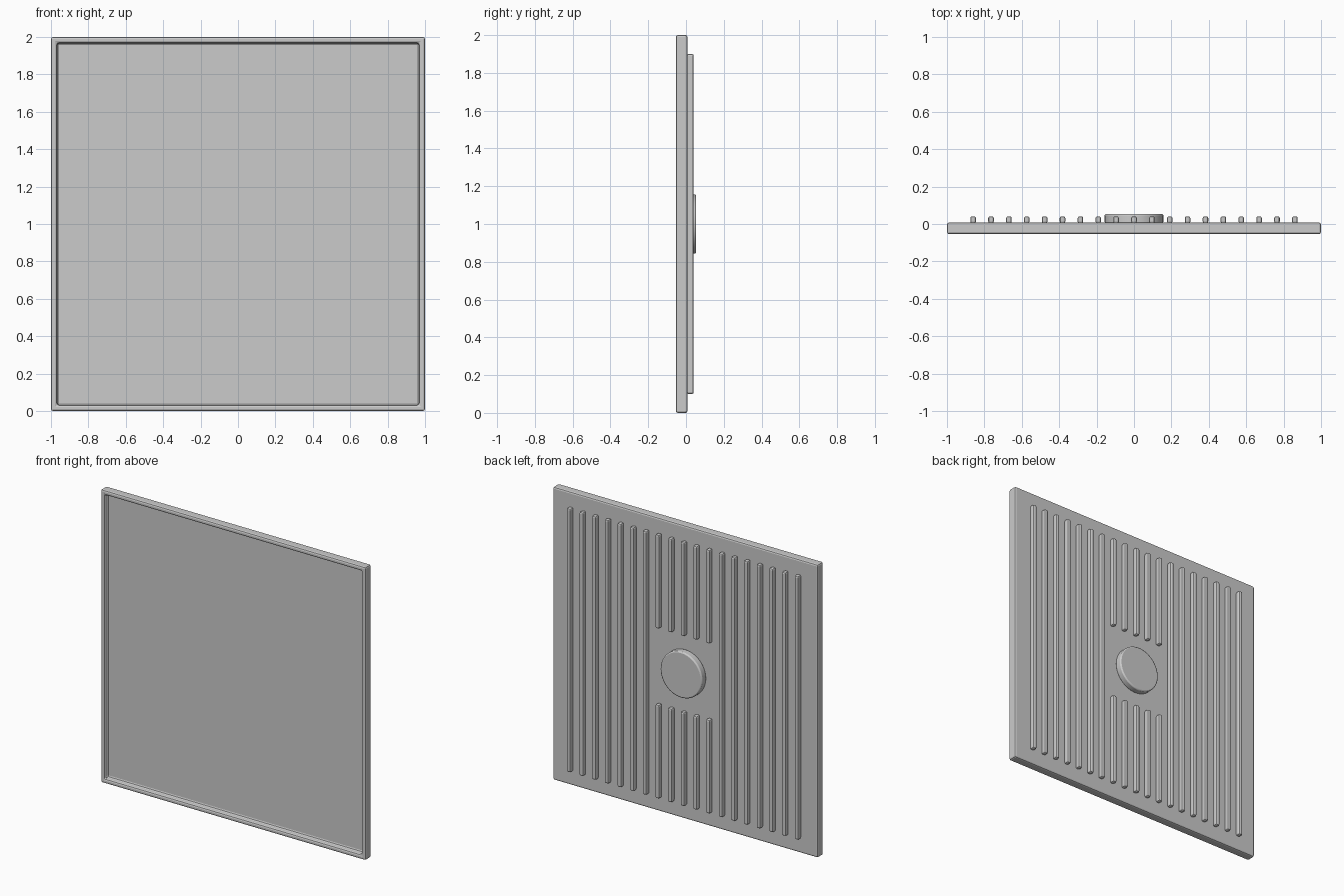
import bpy, bmesh, math
from mathutils import Matrix, Vector

cube = bpy.data.objects.get("Cube")
if cube:
    bpy.data.objects.remove(cube, do_unlink=True)

grey = bpy.data.materials.new("light_grey")
grey.use_nodes = True
colour = (0.6, 0.6, 0.6, 1)
grey.diffuse_color = colour
grey.node_tree.nodes["Principled BSDF"].inputs["Base Color"].default_value = colour

FRONT, BACK = -0.054, 0.008
RIB_TOP, DISC_TOP = 0.041, 0.054


def finish(name, bm, bevel, segments=2):
    """Turn a bmesh into a grey object with softened edges."""
    mesh = bpy.data.meshes.new(name)
    bmesh.ops.recalc_face_normals(bm, faces=bm.faces)
    bm.to_mesh(mesh)
    bm.free()
    mesh.materials.append(grey)
    obj = bpy.data.objects.new(name, mesh)
    bpy.context.collection.objects.link(obj)
    mod = obj.modifiers.new("soft_edges", 'BEVEL')
    mod.width = bevel
    mod.segments = segments
    mod.limit_method = 'ANGLE'
    mod.angle_limit = math.radians(40)
    return obj


def add_box(bm, low, high):
    low, high = Vector(low), Vector(high)
    matrix = Matrix.Translation((low + high) / 2) @ Matrix.Diagonal((*(high - low), 1))
    bmesh.ops.create_cube(bm, size=1, matrix=matrix)


# Square panel with a shallow tray sunk into its front
bm = bmesh.new()
add_box(bm, (-1, FRONT, 0), (1, BACK, 2))
bmesh.ops.recalc_face_normals(bm, faces=bm.faces)
front = min(bm.faces, key=lambda f: f.calc_center_median().y)
bmesh.ops.inset_region(bm, faces=[front], thickness=0.045)
bmesh.ops.inset_region(bm, faces=[front], thickness=0.002, depth=-0.035)
finish("panel", bm, 0.011)

# Vertical ribs on the back; the middle five stop short of the disc
COUNT, REACH = 19, 0.86
bm = bmesh.new()
for i in range(COUNT):
    x = -REACH + 2 * REACH * i / (COUNT - 1)
    middle = abs(i - COUNT // 2) <= 2
    spans = [(0.1, 0.74), (1.26, 1.9)] if middle else [(0.1, 1.9)]
    for bottom, top in spans:
        add_box(bm, (x - 0.015, BACK - 0.004, bottom), (x + 0.015, RIB_TOP, top))
finish("back_ribs", bm, 0.01)

# Round boss in the centre of the back
bm = bmesh.new()
depth = DISC_TOP - BACK + 0.004
matrix = Matrix.Translation((0, DISC_TOP - depth / 2, 1)) @ Matrix.Rotation(math.pi / 2, 4, 'X')
bmesh.ops.create_cone(bm, cap_ends=True, segments=64, radius1=0.157, radius2=0.157,
                      depth=depth, matrix=matrix)
disc = finish("back_disc", bm, 0.008)

# Smooth shading with crisp edges
bpy.ops.object.select_all(action='DESELECT')
disc.select_set(True)
bpy.context.view_layer.objects.active = disc
bpy.ops.object.shade_smooth_by_angle(angle=math.radians(30))
